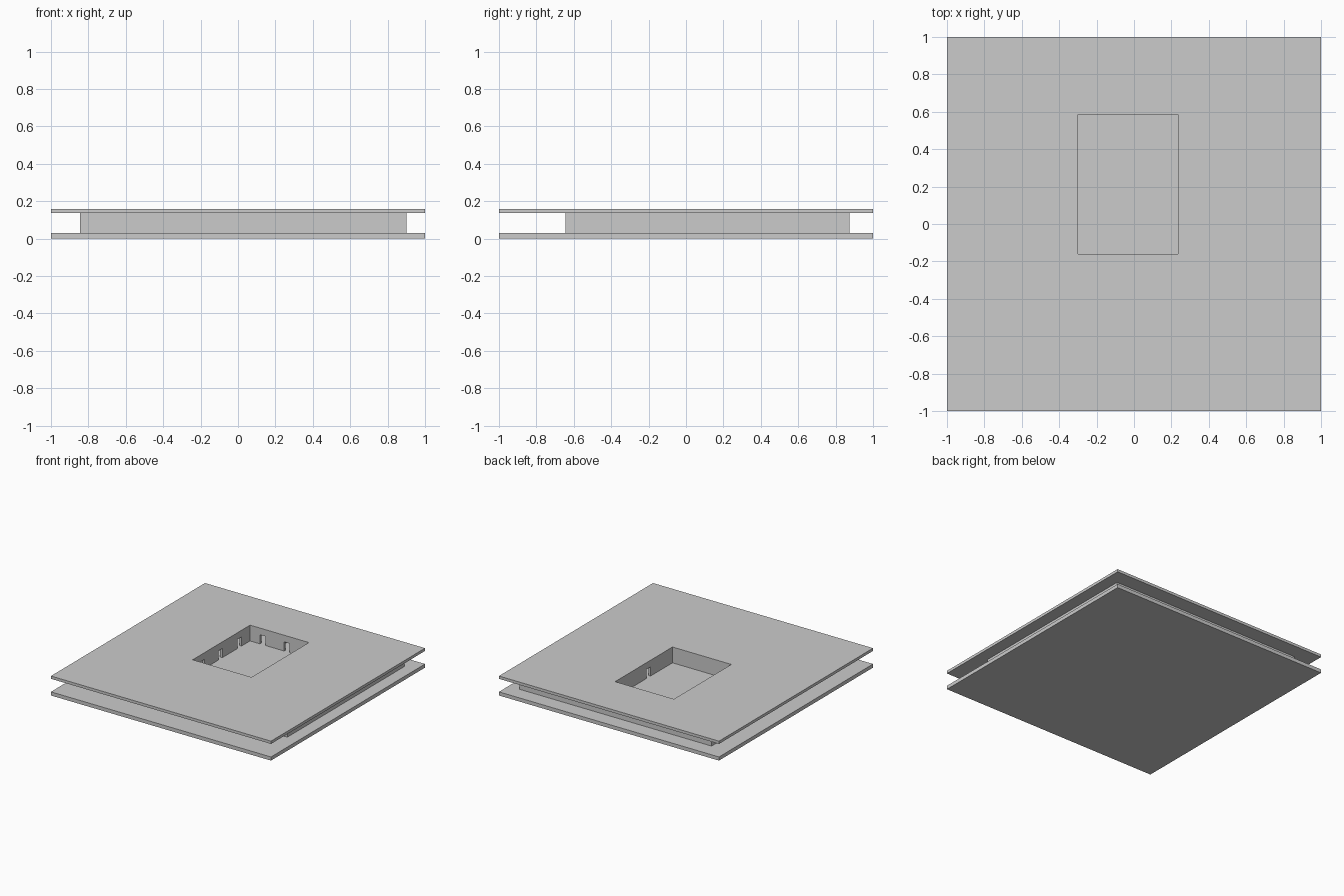
import bpy, bmesh

if "Cube" in bpy.data.objects:
    bpy.data.objects.remove(bpy.data.objects["Cube"])

grey = bpy.data.materials.new("plain_grey")
grey.diffuse_color = (0.6, 0.6, 0.6, 1)
grey.use_nodes = True
grey.node_tree.nodes["Principled BSDF"].inputs["Base Color"].default_value = grey.diffuse_color

Z0, Z1, TOP = 0.03, 0.137, 0.16        # floor top, wall top, roof top
OX0, OX1, OY0, OY1 = -0.845, 0.90, -0.645, 0.875   # outer walls
CX0, CX1, CY0, CY1 = -0.30, 0.235, -0.16, 0.585    # courtyard
T = 0.02                               # wall thickness
DOOR_W, DOOR_H = 0.05, 0.075


def finish(name, bm):
    bmesh.ops.recalc_face_normals(bm, faces=bm.faces)
    me = bpy.data.meshes.new(name)
    bm.to_mesh(me)
    bm.free()
    me.materials.append(grey)
    ob = bpy.data.objects.new(name, me)
    bpy.context.collection.objects.link(ob)
    return ob


def slab(name, z0, z1):
    bm = bmesh.new()
    bmesh.ops.create_cube(bm, size=1)
    for v in bm.verts:
        v.co.x *= 2
        v.co.y *= 2
        v.co.z = z1 if v.co.z > 0 else z0
    finish(name, bm)


def rect(x0, x1, y0, y1):
    return [(x0, y0), (x1, y0), (x1, y1), (x0, y1)]


def ring(name, outer, inner, z0, z1):
    """Rectangular slab with a rectangular opening."""
    bm = bmesh.new()
    loops = [[bm.verts.new((x, y, z)) for x, y in pts]
             for pts, z in ((outer, z0), (outer, z1), (inner, z1), (inner, z0))]
    for k in range(4):
        a, b = loops[k], loops[(k + 1) % 4]
        for i in range(4):
            j = (i + 1) % 4
            bm.faces.new((a[i], a[j], b[j], b[i]))
    finish(name, bm)


def wall(name, axis, pos, thick, start, end, doors=()):
    """Wall along an axis, its elevation notched by doorways and extruded."""
    pts = [(start, Z0)]
    for d in sorted(doors):
        l, r = d - DOOR_W / 2, d + DOOR_W / 2
        pts += [(l, Z0), (l, Z0 + DOOR_H), (r, Z0 + DOOR_H), (r, Z0)]
    pts += [(end, Z0), (end, Z1), (start, Z1)]
    bm = bmesh.new()
    place = (lambda s, z: (s, pos, z)) if axis == "x" else (lambda s, z: (pos, s, z))
    face = bm.faces.new([bm.verts.new(place(s, z)) for s, z in pts])
    ext = bmesh.ops.extrude_face_region(bm, geom=[face], use_keep_orig=True)
    move = (0, thick, 0) if axis == "x" else (thick, 0, 0)
    bmesh.ops.translate(bm, vec=move,
                        verts=[g for g in ext["geom"] if isinstance(g, bmesh.types.BMVert)])
    finish(name, bm)


# Floor and roof plates
slab("floor_plate", 0, Z0)
ring("roof_plate", rect(-1, 1, -1, 1), rect(CX0, CX1, CY0, CY1), Z1, TOP)

# Closed outer wall
ring("outer_wall", rect(OX0, OX1, OY0, OY1),
     rect(OX0 + T, OX1 - T, OY0 + T, OY1 - T), Z0, Z1)

# Courtyard walls with doorways
wall("courtyard_left_wall", "y", CX0, -T, CY0 - T, CY1 + T, (-0.03, 0.20, 0.45))
wall("courtyard_right_wall", "y", CX1, T, CY0 - T, CY1 + T, (0.15,))
wall("courtyard_back_wall", "x", CY1, T, CX0, CX1, (-0.185, 0.035))
wall("courtyard_front_wall", "x", CY0, -T, CX0, CX1)

# Room partitions behind the doorways
for i, y in enumerate((0.08, 0.32)):
    wall(f"left_partition_{i}", "x", y, T, OX0 + T, CX0 - T)
wall("back_partition", "y", -0.08, T, CY1 + T, OY1 - T)
